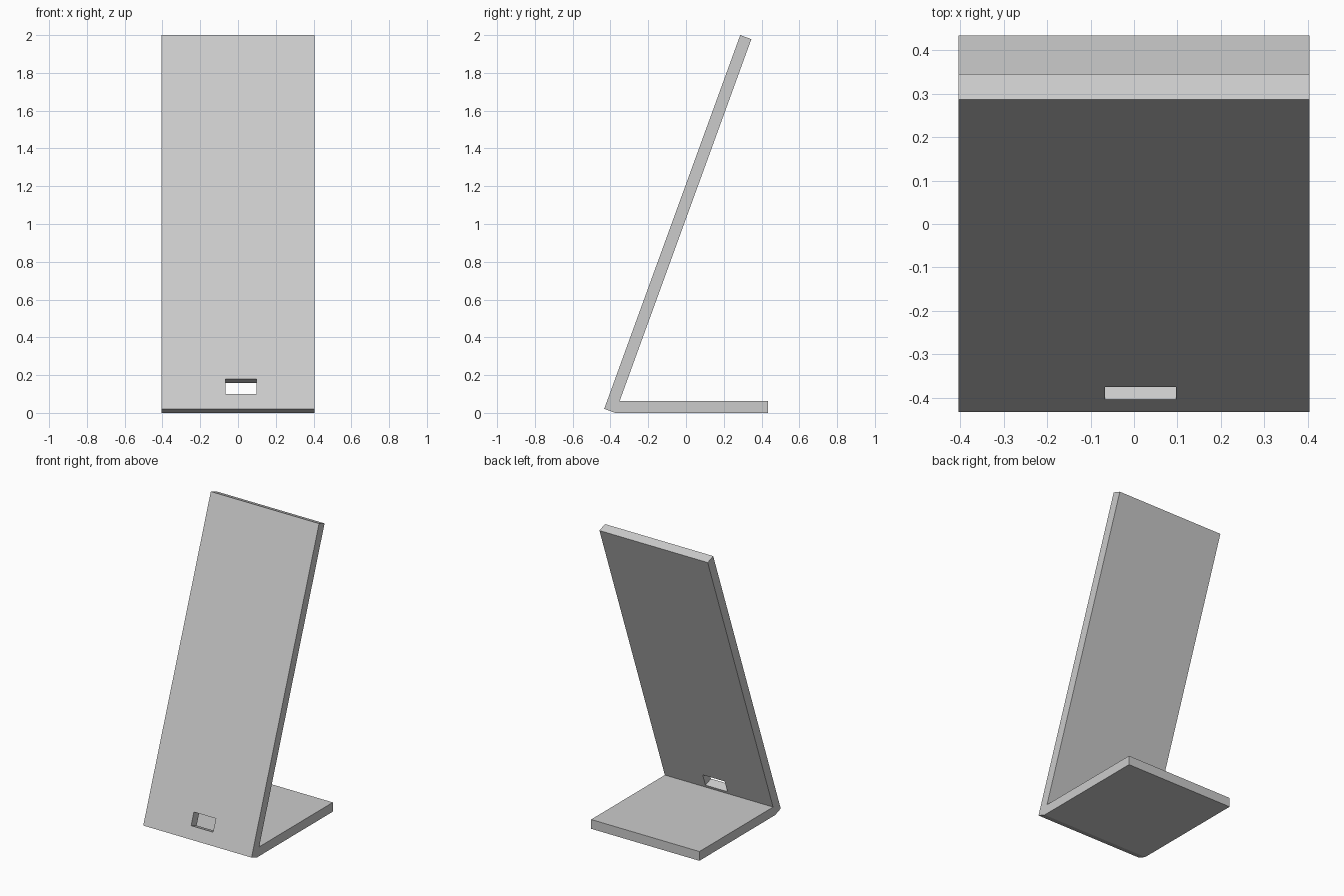
import bpy
import bmesh
from math import sin, cos, radians
from mathutils import Vector, Matrix

default_cube = bpy.data.objects.get("Cube")
if default_cube:
    bpy.data.objects.remove(default_cube, do_unlink=True)

HALF_WIDTH = 0.404
THICK = 0.0625
FRONT, BACK, TOP = -0.433, 0.434, 2.0
LEAN = radians(20)

# Directions in the side plane: up along the leaning panel, and through it
along = Vector((0, sin(LEAN), cos(LEAN)))
through = Vector((0, cos(LEAN), -sin(LEAN)))

# Side profile of the bent sheet
front_low = Vector((0, FRONT, THICK * sin(LEAN)))
front_high = front_low + along * ((TOP - front_low.z) / along.z)
back_low = front_low + through * THICK
inner_corner = back_low + along * (THICK / along.z)
profile = [front_low, back_low, Vector((0, BACK, 0)), Vector((0, BACK, THICK)),
           inner_corner, front_high + through * THICK, front_high]


def make_object(name, bm):
    bmesh.ops.recalc_face_normals(bm, faces=bm.faces)
    mesh = bpy.data.meshes.new(name)
    bm.to_mesh(mesh)
    bm.free()
    obj = bpy.data.objects.new(name, mesh)
    bpy.context.collection.objects.link(obj)
    return obj


# Stand: profile extruded across the width
bm = bmesh.new()
side = bm.faces.new([bm.verts.new(p - Vector((HALF_WIDTH, 0, 0))) for p in profile])
extruded = bmesh.ops.extrude_face_region(bm, geom=[side])["geom"]
bmesh.ops.translate(bm, vec=(2 * HALF_WIDTH, 0, 0),
                    verts=[g for g in extruded if isinstance(g, bmesh.types.BMVert)])
stand = make_object("stand", bm)

# Cable slot: box cutter set square to the leaning panel
bm = bmesh.new()
bmesh.ops.create_cube(bm, size=1)
bmesh.ops.scale(bm, vec=(0.164, THICK + 0.02, 0.086), verts=bm.verts)
centre = front_low + along * 0.1265 + through * (THICK / 2) + Vector((0.015, 0, 0))
bmesh.ops.transform(bm, verts=bm.verts,
                    matrix=Matrix.Translation(centre) @ Matrix.Rotation(-LEAN, 4, "X"))
cutter = make_object("slot_cutter", bm)
cutter.hide_render = True

cut = stand.modifiers.new("cable_slot", "BOOLEAN")
cut.operation = "DIFFERENCE"
cut.solver = "EXACT"
cut.object = cutter
bpy.context.view_layer.objects.active = stand
bpy.ops.object.modifier_apply(modifier=cut.name)
bpy.data.objects.remove(cutter, do_unlink=True)

# Plain grey finish
grey = bpy.data.materials.new("plain_grey")
grey.use_nodes = True
colour = (0.6, 0.6, 0.6, 1)
grey.diffuse_color = colour
grey.node_tree.nodes["Principled BSDF"].inputs["Base Color"].default_value = colour
stand.data.materials.clear()
stand.data.materials.append(grey)
